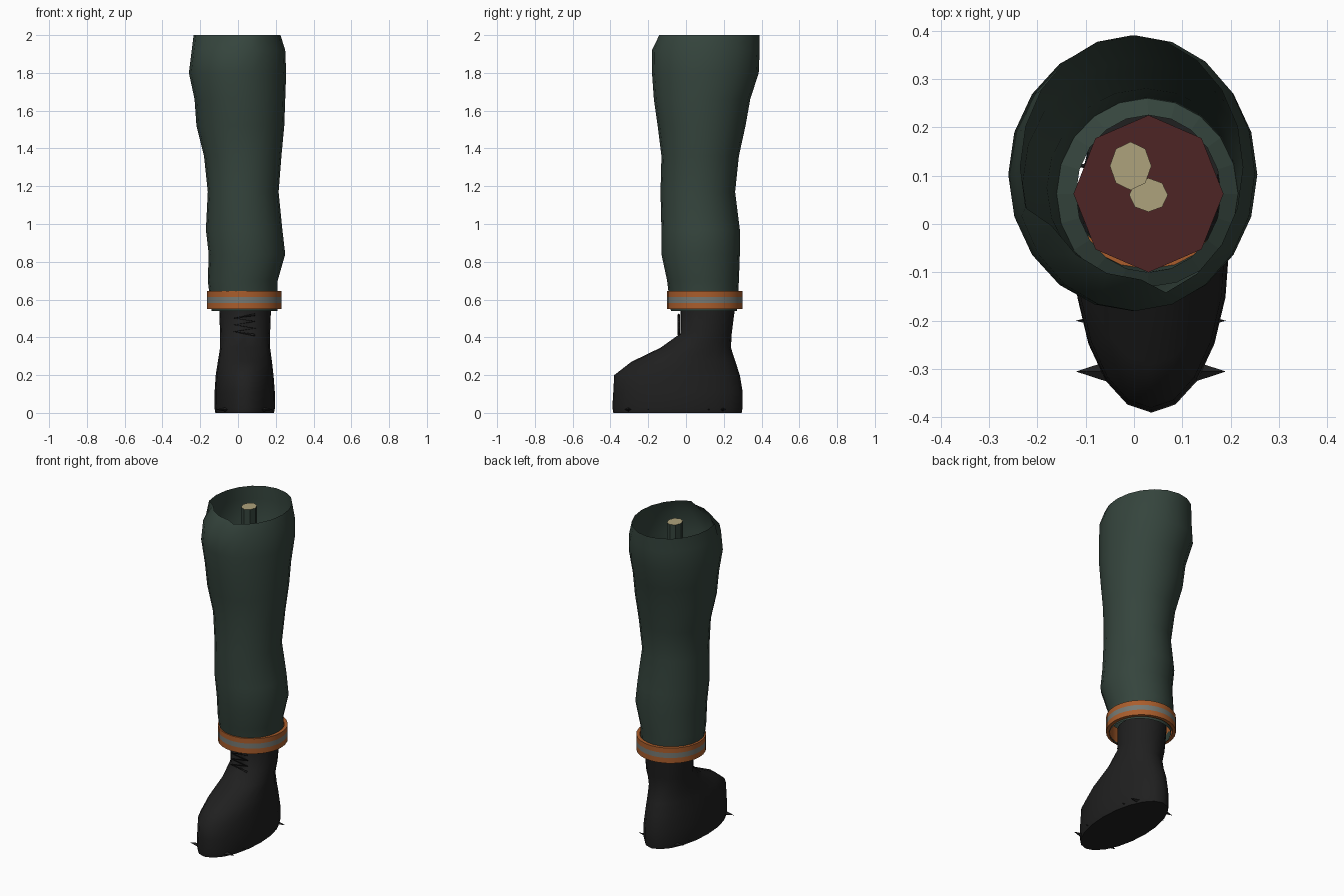
import bpy, bmesh, math
from mathutils import Vector

cube = bpy.data.objects.get("Cube")
if cube:
    bpy.data.objects.remove(cube)


def material(name, r, g, b):
    m = bpy.data.materials.new(name)
    m.use_nodes = True
    m.diffuse_color = (r, g, b, 1)
    m.node_tree.nodes["Principled BSDF"].inputs["Base Color"].default_value = (r, g, b, 1)
    return m


GREEN = material("trouser green", 0.035, 0.058, 0.046)
ORANGE = material("safety orange", 0.40, 0.11, 0.025)
GREY = material("reflective grey", 0.18, 0.19, 0.17)
BLACK = material("boot black", 0.014, 0.014, 0.014)
RED = material("flesh red", 0.075, 0.018, 0.018)
BONE = material("bone cream", 0.42, 0.36, 0.20)


def finish(name, bm, mats, smooth=None):
    mesh = bpy.data.meshes.new(name)
    bm.to_mesh(mesh)
    bm.free()
    ob = bpy.data.objects.new(name, mesh)
    bpy.context.collection.objects.link(ob)
    for m in mats:
        mesh.materials.append(m)
    if smooth:
        bpy.ops.object.select_all(action="DESELECT")
        bpy.context.view_layer.objects.active = ob
        ob.select_set(True)
        bpy.ops.object.shade_smooth_by_angle(angle=math.radians(smooth))
    return ob


def ring(bm, z, x0, x1, y0, y1, sides):
    """Elliptical ring of vertices fitted to a bounding rectangle."""
    angles = [2 * math.pi * i / sides for i in range(sides)]
    return [bm.verts.new(((x0 + x1) / 2 + (x1 - x0) / 2 * math.cos(a),
                          (y0 + y1) / 2 + (y1 - y0) / 2 * math.sin(a), z)) for a in angles]


def loft(rows, sides, cap_bottom=False, cap_top=False):
    """Skin rings listed from the bottom up."""
    bm = bmesh.new()
    rings = [ring(bm, *row, sides) for row in rows]
    for a, b in zip(rings, rings[1:]):
        for i in range(sides):
            j = (i + 1) % sides
            bm.faces.new((a[i], a[j], b[j], b[i]))
    if cap_bottom:
        bm.faces.new(rings[0][::-1])
    if cap_top:
        bm.faces.new(rings[-1])
    return bm, rings


# Trouser leg: open tube, with the rim folded in at the front
bm, rings = loft([
    (0.54, -0.14, 0.21, -0.08, 0.27),
    (0.70, -0.16, 0.21, -0.10, 0.28),
    (0.84, -0.155, 0.25, -0.13, 0.285),
    (0.97, -0.17, 0.235, -0.13, 0.285),
    (1.17, -0.16, 0.215, -0.135, 0.26),
    (1.36, -0.18, 0.23, -0.13, 0.28),
    (1.52, -0.22, 0.245, -0.15, 0.315),
    (1.66, -0.23, 0.25, -0.17, 0.34),
    (1.80, -0.26, 0.255, -0.18, 0.385),
    (1.92, -0.245, 0.25, -0.18, 0.39),
    (2.00, -0.235, 0.225, -0.155, 0.39)], 20)
for v in rings[-1]:
    if v.co.x < 0 and v.co.y < 0:
        v.co += Vector((0.02, 0.04, 0))
finish("trouser_leg", bm, [GREEN], 50)

# Stump inside the trouser leg
bm, _ = loft([(1.17, -0.16, 0.215, -0.135, 0.26), (1.19, -0.12, 0.18, -0.10, 0.225)], 20)
finish("trouser_lining", bm, [GREEN])
bm, _ = loft([(1.18, -0.125, 0.185, -0.10, 0.225), (1.20, -0.125, 0.185, -0.10, 0.225)], 8, cap_top=True)
finish("stump_flesh", bm, [RED])


# Two cut bones, pale only on the cut end
def bone(name, z, x0, x1, y0, y1):
    bm, _ = loft([(1.19, x0, x1, y0, y1), (z, x0, x1, y0, y1)], 8, cap_top=True)
    bm.normal_update()
    for f in bm.faces:
        f.material_index = 1 if f.normal.z > 0.9 else 0
    finish(name, bm, [GREEN, BONE])


bone("large_bone", 1.99, -0.05, 0.036, 0.07, 0.17)
bone("small_bone", 1.25, -0.01, 0.07, 0.025, 0.095)

# Reflective cuff band: orange, grey, orange
box = (-0.165, 0.23, -0.10, 0.30)
inner = (-0.145, 0.21, -0.08, 0.28)
bm, _ = loft([(0.645, *inner), (0.55, *inner), (0.55, *box), (0.583, *box),
              (0.614, *box), (0.645, *box), (0.645, *inner)], 28)
bmesh.ops.remove_doubles(bm, verts=bm.verts, dist=0.0005)
for f in bm.faces:
    zs = [v.co.z for v in f.verts]
    f.material_index = 1 if min(zs) > 0.57 and max(zs) < 0.63 else 0
finish("cuff_band", bm, [ORANGE, GREY], 40)

# Boot
bm, _ = loft([
    (0.00, -0.12, 0.19, -0.385, 0.295),
    (0.03, -0.125, 0.197, -0.39, 0.30),
    (0.11, -0.124, 0.195, -0.385, 0.30),
    (0.20, -0.118, 0.188, -0.38, 0.285),
    (0.27, -0.107, 0.18, -0.29, 0.262),
    (0.345, -0.095, 0.17, -0.135, 0.238),
    (0.42, -0.095, 0.17, -0.03, 0.242),
    (0.56, -0.10, 0.175, -0.03, 0.26)], 20, True, True)
finish("boot", bm, [BLACK], 50)

# Zigzag lace
curve = bpy.data.curves.new("lace", "CURVE")
curve.dimensions = "3D"
curve.bevel_depth = 0.006
curve.bevel_resolution = 0
spline = curve.splines.new("POLY")
spline.points.add(6)
for i, p in enumerate(spline.points):
    p.co = (0.09 if i % 2 == 0 else -0.02, -0.038, 0.52 - 0.018 * i, 1)
curve.materials.append(BLACK)
bpy.context.collection.objects.link(bpy.data.objects.new("lace", curve))

# Sole studs, pointing outward on both sides
for label, y, size in (("toe", -0.305, 0.026), ("ball", -0.20, 0.022),
                       ("arch", 0.12, 0.022), ("heel", 0.195, 0.026)):
    for side, s in (("left", 1), ("right", -1)):
        bm = bmesh.new()
        tip = bm.verts.new((0.035 + s * 0.155, y, 0.018))
        base = [bm.verts.new((0.035 + s * 0.075, y + dy * size, 0.018 + dz * 0.016))
                for dy, dz in ((-1, 0), (0, -1), (1, 0), (0, 1))]
        for i in range(4):
            bm.faces.new((base[i], base[(i + 1) % 4], tip))
        bm.faces.new(base[::-1])
        bmesh.ops.recalc_face_normals(bm, faces=bm.faces)
        finish(f"{side}_{label}_stud", bm, [BLACK])
